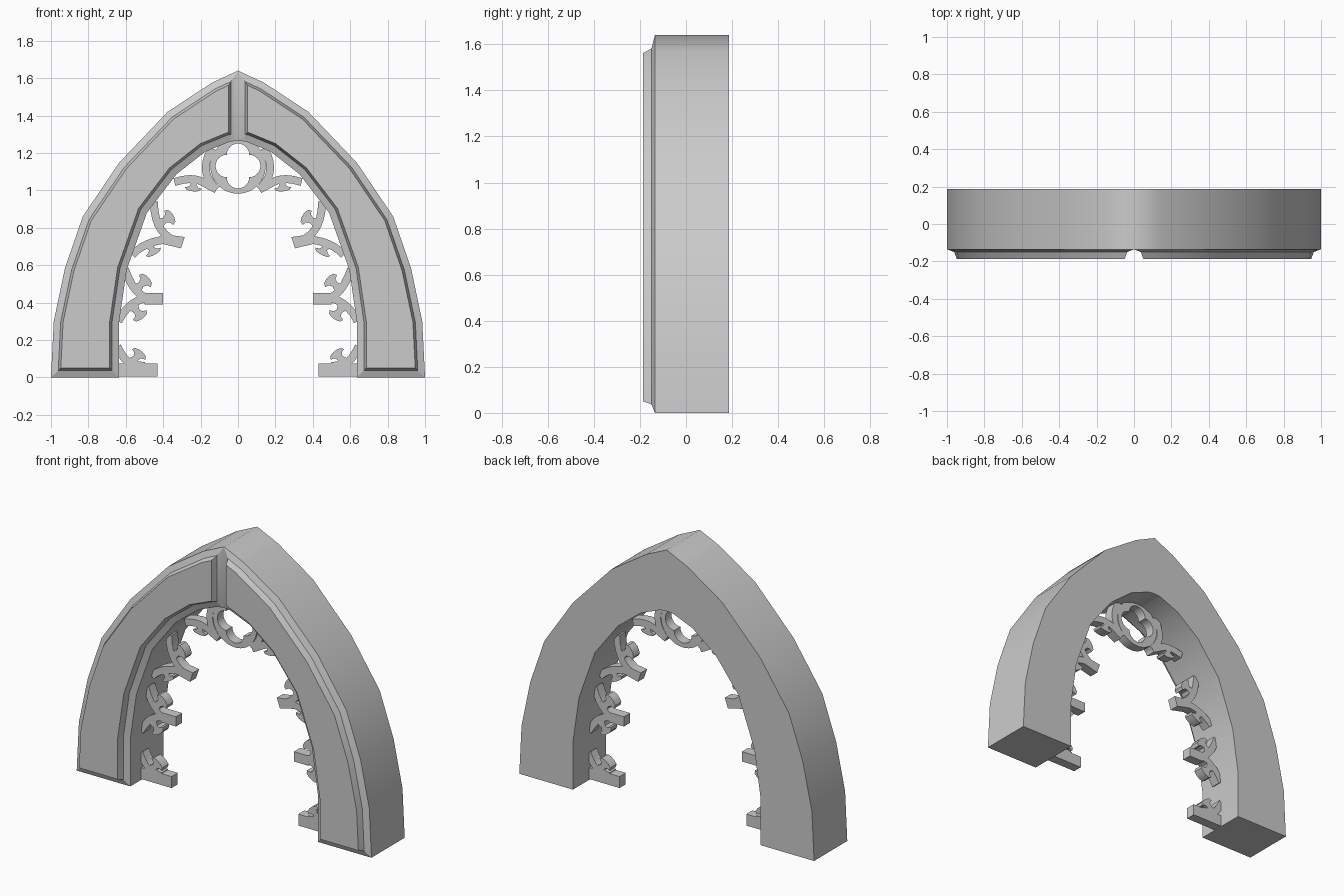
import bpy, bmesh, math
from mathutils import Vector
from mathutils.geometry import interpolate_bezier

cube = bpy.data.objects.get("Cube")
if cube:
    bpy.data.objects.remove(cube)

stone = bpy.data.materials.new("grey stone")
stone.use_nodes = True
stone.diffuse_color = (0.6, 0.6, 0.6, 1)
stone.node_tree.nodes["Principled BSDF"].inputs["Base Color"].default_value = (0.6, 0.6, 0.6, 1)


def finish(name, bm, mirror=True, angle=30):
    bmesh.ops.recalc_face_normals(bm, faces=bm.faces)
    mesh = bpy.data.meshes.new(name)
    bm.to_mesh(mesh)
    bm.free()
    mesh.materials.append(stone)
    obj = bpy.data.objects.new(name, mesh)
    bpy.context.collection.objects.link(obj)
    if mirror:
        obj.modifiers.new("mirror", 'MIRROR').merge_threshold = 0.0005
    bpy.ops.object.select_all(action='DESELECT')
    obj.select_set(True)
    bpy.context.view_layer.objects.active = obj
    bpy.ops.object.shade_smooth_by_angle(angle=math.radians(angle))
    return obj


def inset(points, d):
    """Mitred inward offset of a counter-clockwise outline."""
    result = []
    for i, p in enumerate(points):
        a = (p - points[i - 1]).normalized()
        b = (points[(i + 1) % len(points)] - p).normalized()
        na, nb = Vector((-a.y, a.x)), Vector((-b.y, b.x))
        result.append(p + (na + nb) * d / (1 + na.dot(nb)))
    return result


def ring_of(bm, points, y):
    return [bm.verts.new((p[0], y, p[1])) for p in points]


def bridge(bm, a, b, skip=-1):
    n = len(a)
    for i in range(n):
        if i != skip:
            j = (i + 1) % n
            bm.faces.new((a[i], a[j], b[j], b[i]))


def prism(bm, points, y0=-0.03, y1=0.03):
    front, back = ring_of(bm, points, y0), ring_of(bm, points, y1)
    bm.faces.new(front)
    bm.faces.new(back[::-1])
    bridge(bm, front, back)


# Arch: half outline, swept through the depth into a raised front panel
outer = [(1, 0), (0.985, 0.3), (0.925, 0.585), (0.83, 0.86), (0.636, 1.147),
         (0.376, 1.42), (0.14, 1.575), (0, 1.64)]
inner = [(0, 1.265), (0.045, 1.26), (0.176, 1.206), (0.33, 1.085), (0.487, 0.88),
         (0.595, 0.575), (0.636, 0.295), (0.636, 0)]
outline = [Vector(p) for p in outer + inner]
bm = bmesh.new()
rings = [ring_of(bm, inset(outline, d), y)
         for d, y in ((0, 0.187), (0, -0.135), (0.037, -0.15), (0.05, -0.187))]
bm.faces.new(rings[0])
bm.faces.new(rings[-1][::-1])
for k in range(3):
    # the body is open on the centre line, where the halves join
    bridge(bm, rings[k], rings[k + 1], len(outer) - 1 if k == 0 else -1)
finish("arch", bm)


# Tracery helpers
def bar(bm, pts, width=0.042):
    """Curved strip passing through four points."""
    p0, p1, p2, p3 = [Vector(p) for p in pts]
    h1 = (-5 * p0 + 18 * p1 - 9 * p2 + 2 * p3) / 6
    h2 = (2 * p0 - 9 * p1 + 18 * p2 - 5 * p3) / 6
    path = [Vector(p[:2]) for p in interpolate_bezier(p0, h1, h2, p3, 9)]
    left, right = [], []
    for i, p in enumerate(path):
        t = (path[min(i + 1, 8)] - path[max(i - 1, 0)]).normalized() * width / 2
        n = Vector((-t.y, t.x))
        left.append(p + n)
        right.append(p - n)
    prism(bm, left + right[::-1])


def spur(bm, start, end):
    """Small flared leaf with a notched tip."""
    s, e = Vector(start), Vector(end)
    t = (e - s).normalized()
    n = Vector((-t.y, t.x))
    half = [(0, 0.03), (0.5, 0.016), (0.75, 0.025), (0.85, 0.045), (1.1, 0.036), (1.2, 0.012)]
    side = [(s.lerp(e, f), w) for f, w in half]
    prism(bm, [p + n * w for p, w in side] + [p - n * w for p, w in side[::-1]])


def cusp(name, bars, spurs, block=None):
    bm = bmesh.new()
    for b in bars:
        bar(bm, b)
    for s in spurs:
        spur(bm, *s)
    if block:
        prism(bm, block)
    finish(name, bm)


# Cusps up the inside of the arch
cusp("foot_cusp",
     [[(0.5, 0.06), (0.57, 0.075), (0.61, 0.105), (0.645, 0.165)]],
     [((0.565, 0.08), (0.525, 0.13))],
     [(0.43, 0.005), (0.65, 0.005), (0.65, 0.075), (0.43, 0.075)])
cusp("lower_cusp",
     [[(0.46, 0.42), (0.51, 0.418), (0.575, 0.385), (0.64, 0.3)],
      [(0.46, 0.42), (0.51, 0.435), (0.56, 0.485), (0.605, 0.58)]],
     [((0.545, 0.47), (0.49, 0.523)), ((0.56, 0.38), (0.52, 0.325))],
     [(0.4, 0.39), (0.5, 0.39), (0.5, 0.45), (0.4, 0.45)])
cusp("middle_cusp",
     [[(0.35, 0.732), (0.41, 0.733), (0.49, 0.71), (0.565, 0.655)],
      [(0.35, 0.735), (0.39, 0.765), (0.43, 0.825), (0.45, 0.94)]],
     [((0.475, 0.71), (0.45, 0.665)), ((0.425, 0.82), (0.36, 0.86))],
     [(0.285, 0.75), (0.305, 0.69), (0.41, 0.715), (0.39, 0.765)])
cusp("upper_cusp",
     [[(0.115, 1.005), (0.18, 1.04), (0.24, 1.06), (0.34, 1.045)],
      [(0.115, 1.005), (0.157, 1.06), (0.172, 1.13), (0.14, 1.225)]],
     [((0.235, 1.055), (0.24, 1.005))])

# Pierced roundel under the apex with a four-lobed opening
bm = bmesh.new()
count, mid, rim, lobe = 48, 1.13, 0.148, []
for i in range(count):
    a = 2 * math.pi * i / count
    off = (a + math.pi / 4) % (math.pi / 2) - math.pi / 4
    r = 0.12 * math.cos(off)
    lobe.append((a, r))
loops = []
for y in (-0.03, 0.03):
    loops.append(ring_of(bm, [(rim * math.cos(a), mid + rim * math.sin(a)) for a, r in lobe], y))
    loops.append(ring_of(bm, [(r * math.cos(a), mid + r * math.sin(a)) for a, r in lobe], y))
for a, b in ((0, 1), (1, 3), (3, 2), (2, 0)):
    bridge(bm, loops[a], loops[b])
finish("roundel", bm, mirror=False)
